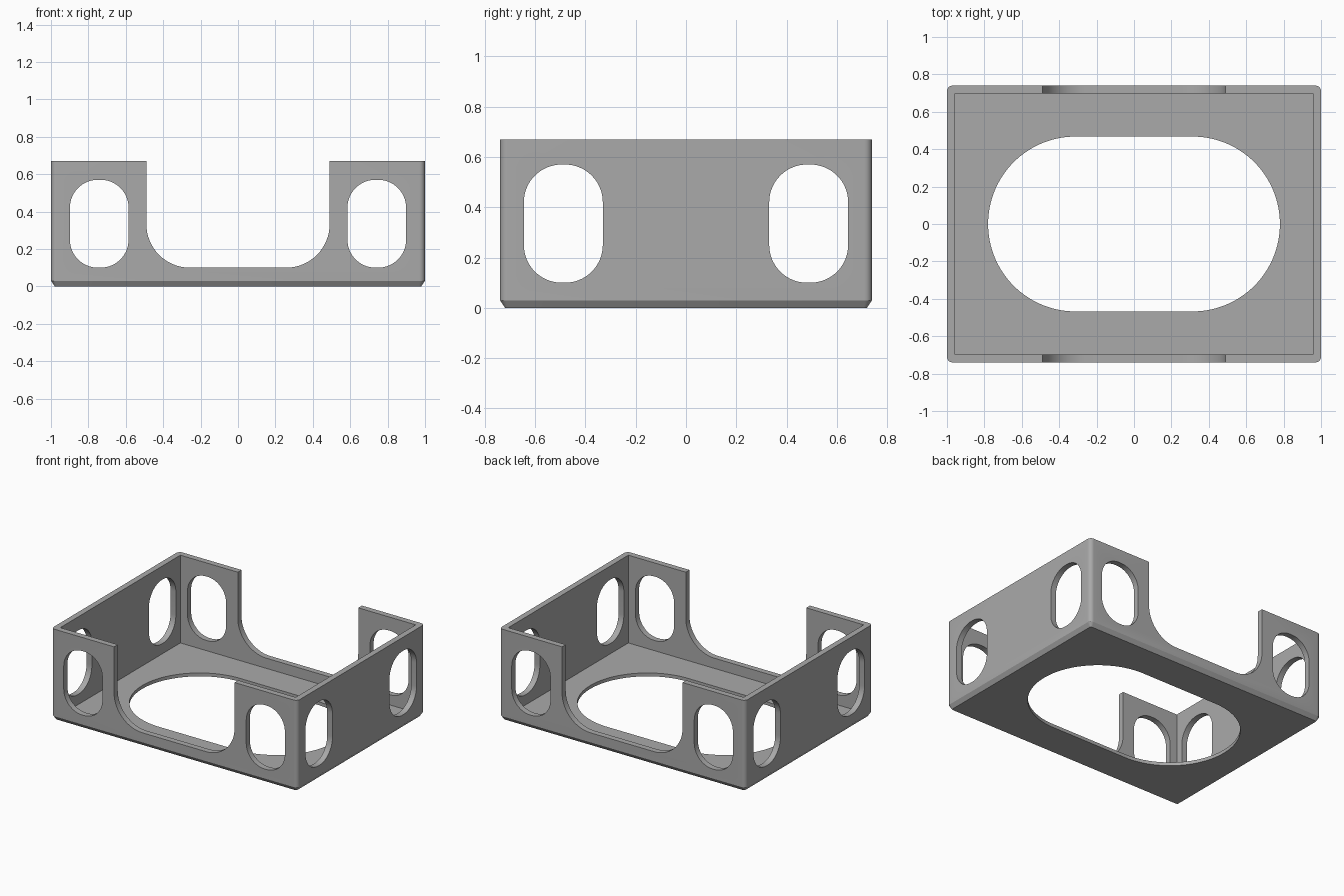
import bpy, bmesh, math
from mathutils import Matrix

if "Cube" in bpy.data.objects:
    bpy.data.objects.remove(bpy.data.objects["Cube"])

LENGTH, DEPTH, HEIGHT = 2.0, 1.48, 0.67
WALL, FLOOR, CHAMFER, EDGE = 0.043, 0.025, 0.03, 0.03

grey = bpy.data.materials.new("plain grey")
grey.use_nodes = True
colour = (0.4, 0.4, 0.4, 1)
grey.diffuse_color = colour
grey.node_tree.nodes["Principled BSDF"].inputs["Base Color"].default_value = colour


def rounded_rect(width, height, radius, steps):
    """Outline points of a rounded rectangle centred on the origin."""
    points = []
    for corner, (sx, sy) in enumerate([(1, 1), (-1, 1), (-1, -1), (1, -1)]):
        for i in range(steps + 1):
            a = math.pi / 2 * (corner + i / steps)
            points.append((sx * (width / 2 - radius) + radius * math.cos(a),
                           sy * (height / 2 - radius) + radius * math.sin(a)))
    return points


def loft(name, layers, matrix=Matrix()):
    """Closed solid through a stack of (outline, z) layers."""
    bm = bmesh.new()
    rings = [[bm.verts.new((x, y, z)) for x, y in outline] for outline, z in layers]
    for low, high in zip(rings, rings[1:]):
        for i in range(len(low)):
            j = (i + 1) % len(low)
            bm.faces.new((low[i], low[j], high[j], high[i]))
    bm.faces.new(rings[0][::-1])
    bm.faces.new(rings[-1])
    bmesh.ops.remove_doubles(bm, verts=bm.verts, dist=0.0001)
    bm.transform(matrix)
    bmesh.ops.recalc_face_normals(bm, faces=bm.faces)
    mesh = bpy.data.meshes.new(name)
    bm.to_mesh(mesh)
    bm.free()
    mesh.materials.append(grey)
    obj = bpy.data.objects.new(name, mesh)
    bpy.context.collection.objects.link(obj)
    return obj


def cut(target, cutter):
    cutter.hide_render = True
    mod = target.modifiers.new("cut", "BOOLEAN")
    mod.operation, mod.solver, mod.object = "DIFFERENCE", "EXACT", cutter
    bpy.context.view_layer.objects.active = target
    bpy.ops.object.modifier_apply(modifier=mod.name)
    bpy.data.objects.remove(cutter)


def cut_wall(target, centre, width, low, high, radius, turn):
    """Rounded opening driven through both opposite walls."""
    outline = rounded_rect(width, high - low, radius, 16)
    place = (Matrix.Rotation(turn, 4, "Z")
             @ Matrix.Translation((centre, 0, (low + high) / 2))
             @ Matrix.Rotation(math.pi / 2, 4, "X"))
    cut(target, loft("wall_cutter", [(outline, -1.5), (outline, 1.5)], place))


# Outer tray body with rounded uprights and a chamfered foot
outer = rounded_rect(LENGTH, DEPTH, EDGE, 6)
foot = rounded_rect(LENGTH - 0.04, DEPTH - 0.04, 0.012, 6)
tray = loft("open_tray", [(foot, 0), (outer, CHAMFER), (outer, HEIGHT)])

# Square-cornered interior
inside = [(sx * (LENGTH / 2 - WALL), sy * (DEPTH / 2 - WALL))
          for sx, sy in [(1, 1), (-1, 1), (-1, -1), (1, -1)]]
cut(tray, loft("interior_cutter", [(inside, FLOOR), (inside, 1)]))

# Long rounded floor opening
opening = rounded_rect(1.56, 0.935, 0.467, 32)
cut(tray, loft("floor_cutter", [(opening, -1), (opening, 0.09)]))

# Open slots and paired windows in the long and short walls
for turn, slot_width, window_centre in [(0, 0.98, 0.742), (math.pi / 2, 0.466, 0.488)]:
    cut_wall(tray, 0, slot_width, 0.1, 1.2, 0.2329, turn)
    for side in (-1, 1):
        cut_wall(tray, side * window_centre, 0.314, 0.1, 0.57, 0.15, turn)

bpy.ops.object.select_all(action="DESELECT")
tray.select_set(True)
bpy.context.view_layer.objects.active = tray
bpy.ops.object.shade_smooth_by_angle(angle=math.radians(25))
